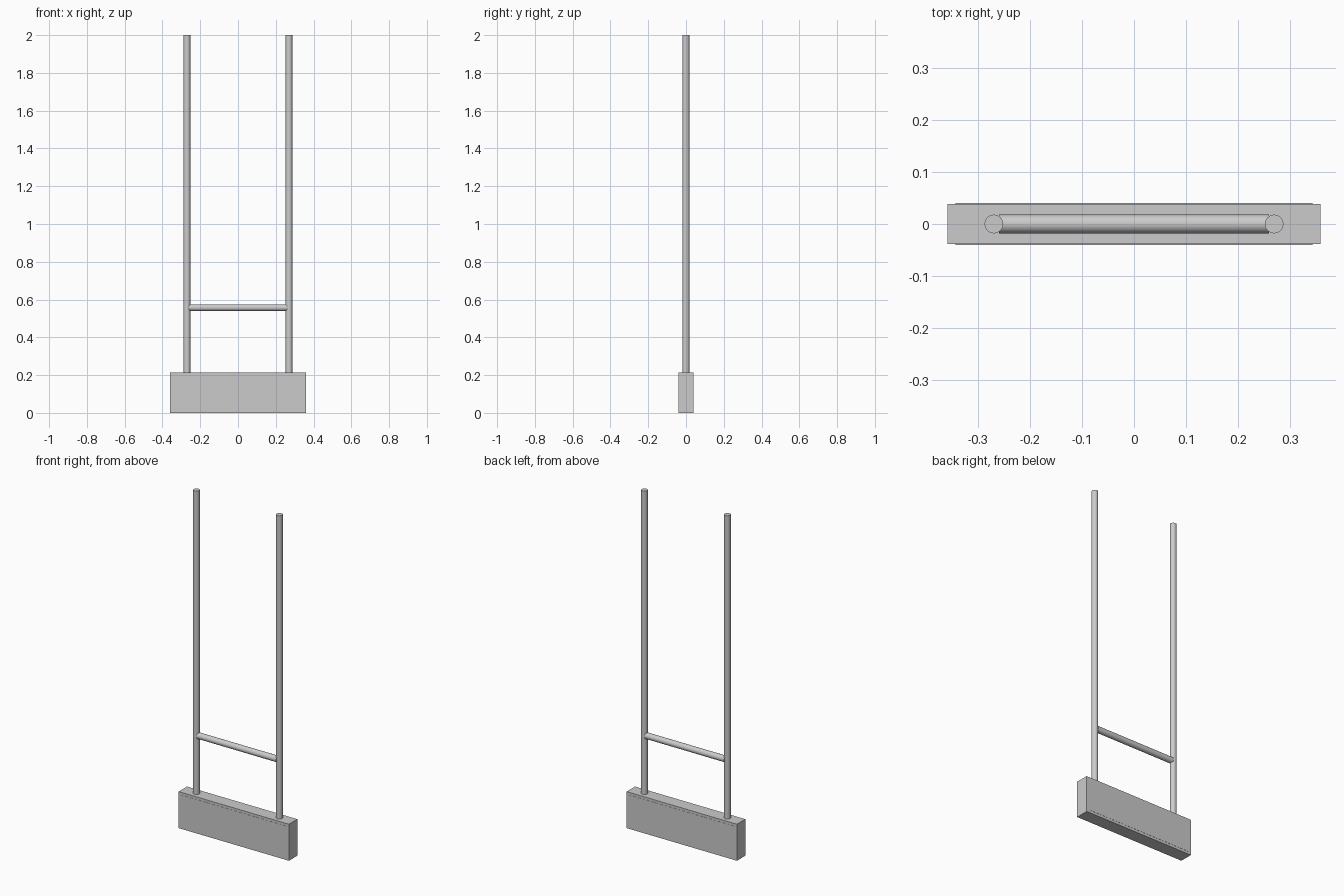
import bpy
from math import pi

if "Cube" in bpy.data.objects:
    bpy.data.objects.remove(bpy.data.objects["Cube"])


def box(name, size, loc):
    bpy.ops.mesh.primitive_cube_add(size=1, location=loc)
    ob = bpy.context.object
    ob.name = name
    ob.scale = size
    bpy.ops.object.transform_apply(location=False, rotation=False, scale=True)
    return ob


def tube(name, radius, length, loc, rot=(0, 0, 0)):
    bpy.ops.mesh.primitive_cylinder_add(vertices=32, radius=radius, depth=length,
                                        location=loc, rotation=rot)
    ob = bpy.context.object
    ob.name = name
    bpy.ops.object.shade_smooth_by_angle()
    return ob


BASE_W, BASE_D, BASE_H = 0.718, 0.078, 0.215
POST_X, RADIUS = 0.27, 0.018

# sign board at the bottom with a thin face plate front and back
box("base_board", (BASE_W, BASE_D, BASE_H), (0, 0, BASE_H / 2))
for name, side in (("front_plate", -1), ("back_plate", 1)):
    box(name, (BASE_W - 0.03, 0.002, BASE_H - 0.03),
        (0, side * BASE_D / 2, BASE_H / 2))

# two upright posts
for name, side in (("left_post", -1), ("right_post", 1)):
    tube(name, RADIUS, 2.0 - BASE_H, (side * POST_X, 0, (2.0 + BASE_H) / 2))

# horizontal rail between the posts
tube("cross_rail", RADIUS, 2 * POST_X - 0.02, (0, 0, 0.557), (0, pi / 2, 0))
